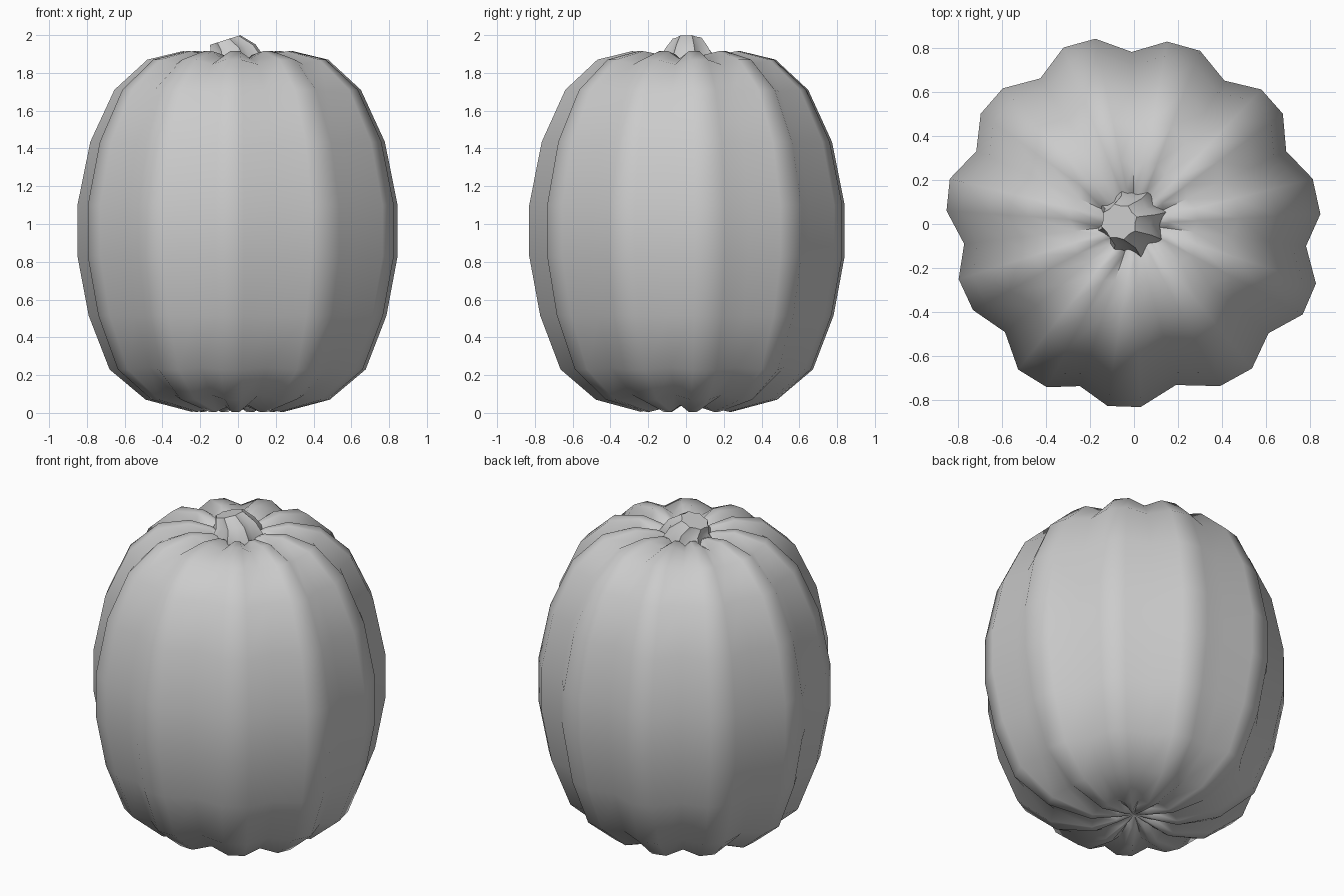
import bpy, bmesh
from math import cos, sin, pi, radians

if "Cube" in bpy.data.objects:
    bpy.data.objects.remove(bpy.data.objects["Cube"])

# Widest cross-section: 11 ribs, each as crest, crest, groove
OUTLINE = [(.845, .045), (.81, .205), (.69, .33), (.675, .5), (.577, .61), (.41, .65),
           (.30, .785), (.15, .827), (-.01, .78), (-.175, .84), (-.32, .80), (-.425, .66),
           (-.595, .615), (-.695, .5), (-.715, .33), (-.835, .205), (-.85, .06), (-.77, -.09),
           (-.795, -.25), (-.73, -.39), (-.585, -.49), (-.525, -.66), (-.395, -.74), (-.245, -.735),
           (-.12, -.825), (.03, -.83), (.19, -.73), (.39, -.735), (.535, -.655), (.61, -.495),
           (.765, -.41), (.825, -.27), (.78, -.10)]

# Vertical profile: (scale of outline, height, groove height offset)
PROFILE = [(.12, .035, .03), (.29, .006, .035), (.575, .07, .025), (.80, .23, .01), (.93, .515, 0),
           (1, .83, 0), (1, 1.10, 0), (.92, 1.435, 0), (.77, 1.71, -.01), (.565, 1.87, -.025),
           (.345, 1.915, -.04), (.19, 1.895, -.035), (.09, 1.85, -.015)]


def loft(name, rings, start, end, angle):
    """Skin rings of points; each end closes to a point, or flat if None."""
    bm = bmesh.new()
    loops = [[bm.verts.new(p) for p in ring] for ring in rings]
    n = len(loops[0])
    for a, b in zip(loops, loops[1:]):
        for i in range(n):
            j = (i + 1) % n
            bm.faces.new((a[i], a[j], b[j], b[i]))
    for loop, pole in ((loops[0], start), (loops[-1], end)):
        if pole is None:
            bm.faces.new(loop)
        else:
            tip = bm.verts.new(pole)
            for i in range(n):
                bm.faces.new((loop[i], loop[(i + 1) % n], tip))
    bmesh.ops.recalc_face_normals(bm, faces=bm.faces)
    mesh = bpy.data.meshes.new(name)
    bm.to_mesh(mesh)
    bm.free()
    obj = bpy.data.objects.new(name, mesh)
    bpy.context.collection.objects.link(obj)
    bpy.ops.object.select_all(action='DESELECT')
    obj.select_set(True)
    bpy.context.view_layer.objects.active = obj
    bpy.ops.object.shade_smooth_by_angle(angle=radians(angle))
    return obj


# Ribbed pumpkin body
body_rings = [[(x * s, y * s, z + (dz if i % 3 == 2 else 0)) for i, (x, y) in enumerate(OUTLINE)]
              for s, z, dz in PROFILE]
loft("pumpkin_body", body_rings, (0, 0, .06), (0, 0, 1.83), 80)


# Fluted stem, flaring at the base and leaning left at the tilted cut
def star(cx, cy, cz, tip, groove, tilt):
    ring = []
    for i in range(16):
        a = radians(15) + i * pi / 8
        r = groove if i % 2 else tip
        x, y = r * cos(a), r * sin(a)
        ring.append((cx + x, cy + y, cz + tilt * x))
    return ring


stem_rings = [star(-.01, .01, 1.82, .175, .135, 0),
              star(-.012, .01, 1.865, .165, .125, .05),
              star(-.025, .01, 1.925, .122, .10, .22),
              star(-.068, .01, 1.974, .083, .072, .32)]
loft("stem", stem_rings, None, None, 40)
